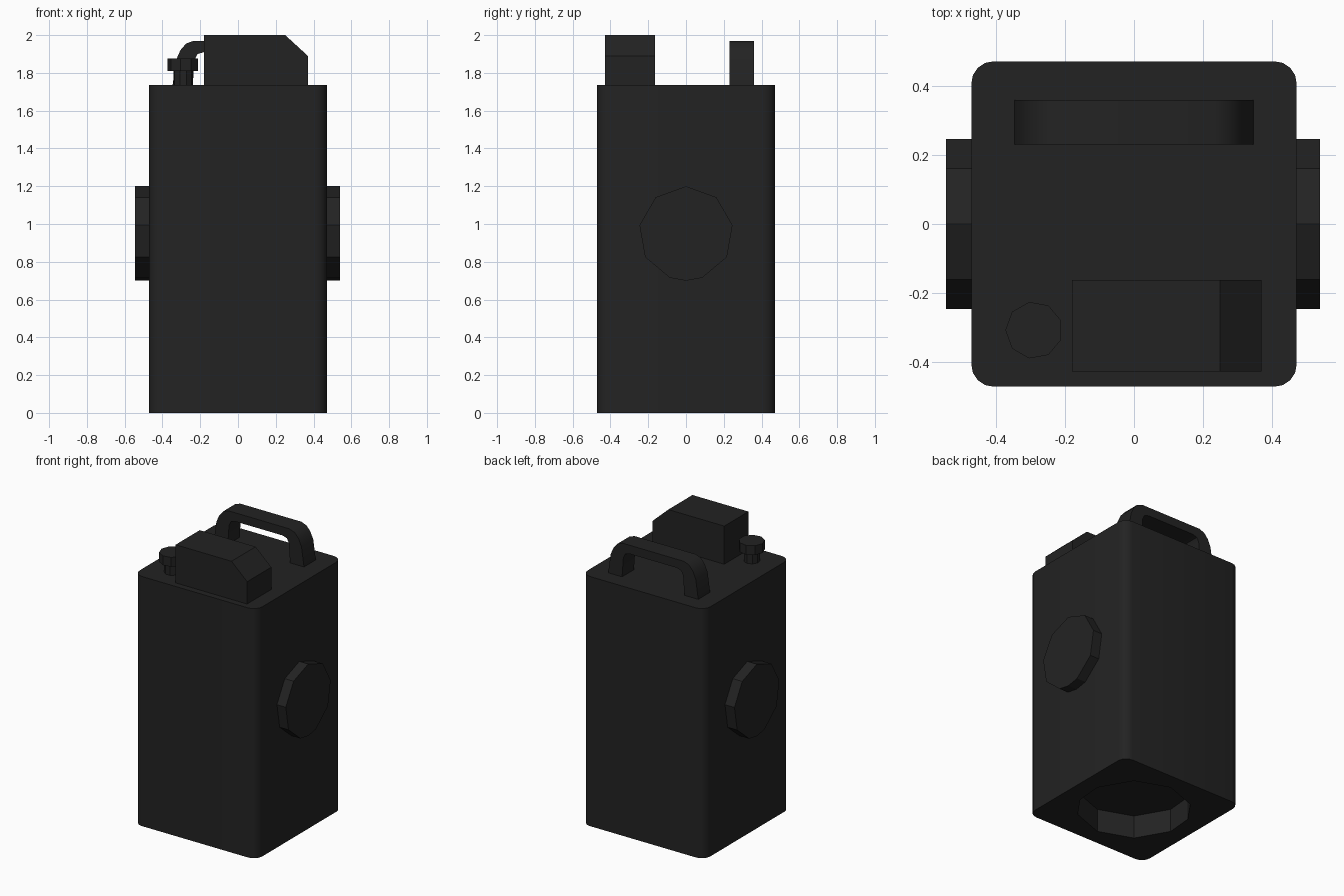
import bpy, bmesh
from math import sin, cos, radians

cube = bpy.data.objects.get("Cube")
if cube:
    bpy.data.objects.remove(cube, do_unlink=True)

black = bpy.data.materials.new("matte black")
black.use_nodes = True
COLOUR = (0.0165, 0.0165, 0.0165, 1)
black.diffuse_color = COLOUR
black.node_tree.nodes["Principled BSDF"].inputs["Base Color"].default_value = COLOUR


def prism(name, outline, axis, low, high, smooth=None):
    """Extrude a closed 2D outline along the x, y or z axis."""
    place = {"x": lambda u, v, w: (w, u, v),
             "y": lambda u, v, w: (u, w, v),
             "z": lambda u, v, w: (u, v, w)}[axis]
    bm = bmesh.new()
    ends = [[bm.verts.new(place(u, v, w)) for u, v in outline] for w in (low, high)]
    for ring in ends:
        bm.faces.new(ring)
    n = len(outline)
    for i in range(n):
        j = (i + 1) % n
        bm.faces.new((ends[0][i], ends[0][j], ends[1][j], ends[1][i]))
    bmesh.ops.recalc_face_normals(bm, faces=bm.faces)
    mesh = bpy.data.meshes.new(name)
    bm.to_mesh(mesh)
    bm.free()
    mesh.materials.append(black)
    obj = bpy.data.objects.new(name, mesh)
    bpy.context.collection.objects.link(obj)
    if smooth:
        activate(obj)
        bpy.ops.object.shade_smooth_by_angle(angle=radians(smooth))
    return obj


def activate(obj):
    bpy.ops.object.select_all(action='DESELECT')
    obj.select_set(True)
    bpy.context.view_layer.objects.active = obj


def ring(cx, cy, radius, angles):
    return [(cx + radius * cos(radians(a)), cy + radius * sin(radians(a))) for a in angles]


def even(sides, start=90):
    return [start + 360 * i / sides for i in range(sides)]


# Tall body with rounded upright corners
half, corner = 0.472, 0.065
outline = []
for sx, sy, start in ((1, 1, 0), (-1, 1, 90), (-1, -1, 180), (1, -1, 270)):
    outline += ring(sx * (half - corner), sy * (half - corner), corner,
                    [start + 22.5 * i for i in range(5)])
body = prism("body", outline, "z", 0, 1.735)

# Round recess in the underside
cutter = prism("recess_cutter", ring(0, 0, 0.36, [90, 50, 10, -20, -50, -90, -130, -170, -200, -230]),
               "z", -0.1, 0.16)
cutter.hide_render = True
cut = body.modifiers.new("recess", 'BOOLEAN')
cut.operation = 'DIFFERENCE'
cut.solver = 'EXACT'
cut.object = cutter
activate(body)
bpy.ops.object.modifier_apply(modifier=cut.name)
bpy.data.objects.remove(cutter, do_unlink=True)
bpy.ops.object.shade_smooth_by_angle(angle=radians(30))

# Faceted discs on both sides
disc = ring(0, 0.95, 0.25, [90, 50, 10, -30, -70, -90, -110, -150, -190, -230])
prism("left_disc", disc, "x", 0.46, 0.54)
prism("right_disc", disc, "x", -0.545, -0.46)

# Chamfered housing on the top
prism("top_housing", [(-0.18, 1.73), (0.37, 1.73), (0.37, 1.89), (0.25, 2), (-0.18, 2)],
      "y", -0.428, -0.163)

# Knob on a short neck
prism("knob_neck", ring(-0.29, -0.308, 0.052, even(9)), "z", 1.73, 1.815)
prism("knob_cap", ring(-0.29, -0.308, 0.083, even(9, 100)), "z", 1.81, 1.875)

# Carrying handle: half profile mirrored across the middle
outer = [(-0.347, 1.73), (-0.327, 1.87), (-0.305, 1.92), (-0.275, 1.955), (-0.235, 1.97)]
inner = [(-0.18, 1.91), (-0.215, 1.9), (-0.23, 1.87), (-0.24, 1.73)]


def mirrored(points):
    return points + [(-x, z) for x, z in reversed(points)]


prism("handle", mirrored(outer) + mirrored(inner[::-1])[::-1], "y", 0.23, 0.36, smooth=40)
